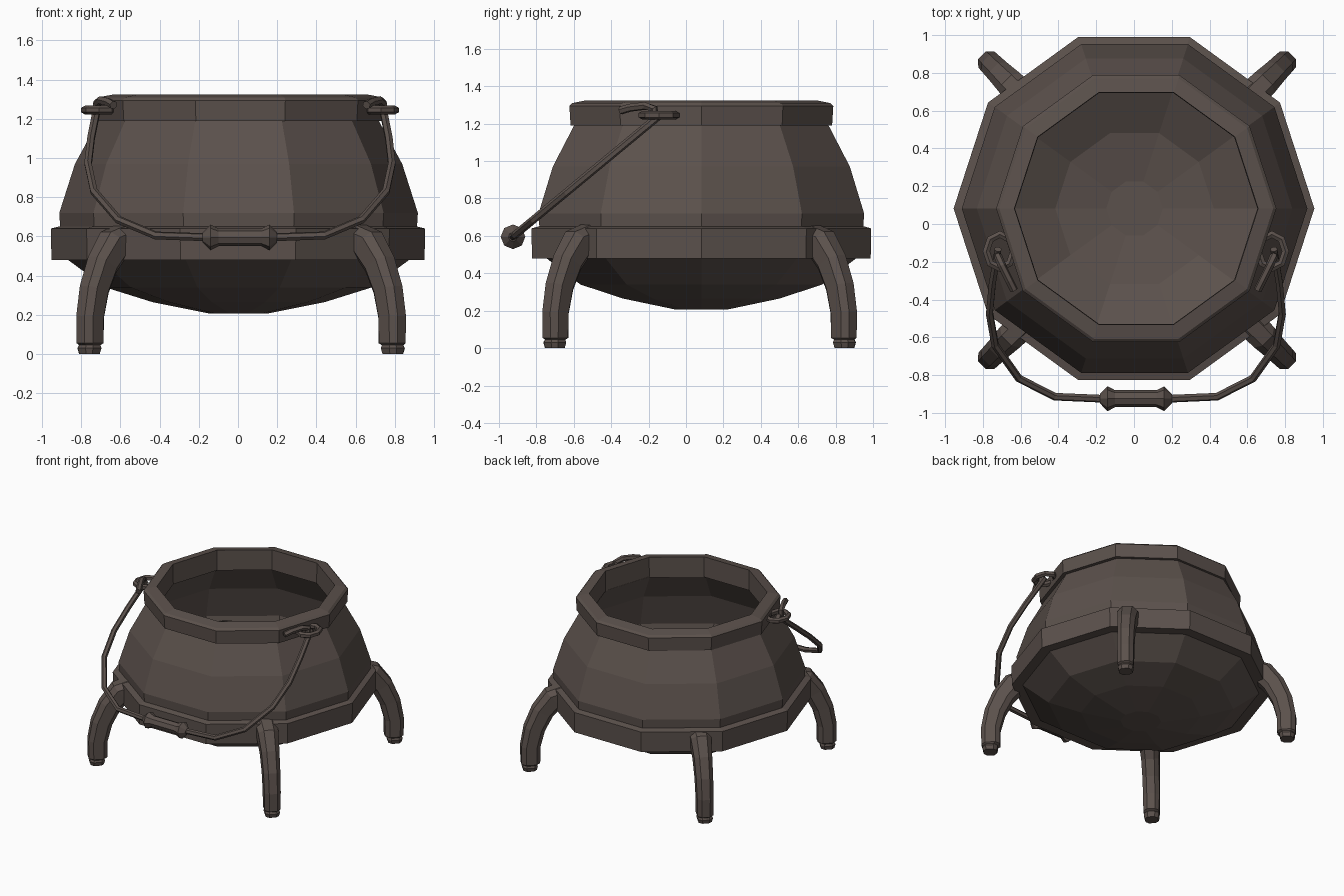
import bpy, bmesh, math
from mathutils import Vector

if "Cube" in bpy.data.objects:
    bpy.data.objects.remove(bpy.data.objects["Cube"])

CX, CY = 0.01, 0.082          # centre of rim and handle
iron = bpy.data.materials.new("dark_brown_iron")
iron.diffuse_color = (0.105, 0.082, 0.072, 1)
iron.use_nodes = True
iron.node_tree.nodes["Principled BSDF"].inputs["Base Color"].default_value = iron.diffuse_color


def finish(name, bm):
    bmesh.ops.recalc_face_normals(bm, faces=bm.faces)
    me = bpy.data.meshes.new(name)
    bm.to_mesh(me)
    bm.free()
    me.materials.append(iron)
    ob = bpy.data.objects.new(name, me)
    bpy.context.collection.objects.link(ob)
    return ob


def bridge(bm, rings, closed=False, caps=False):
    n = len(rings[0])
    pairs = list(zip(rings, rings[1:])) + ([(rings[-1], rings[0])] if closed else [])
    for a, b in pairs:
        for i in range(n):
            j = (i + 1) % n
            bm.faces.new((a[i], a[j], b[j], b[i]))
    if caps:
        bm.faces.new(rings[0])
        bm.faces.new(rings[-1])


def lathe(name, profile, closed=False, caps=False, n=10, cx=0.0):
    bm = bmesh.new()
    rings = [[bm.verts.new((cx + r * math.cos(2 * math.pi * i / n),
                            CY + r * math.sin(2 * math.pi * i / n), z))
              for i in range(n)] for r, z in profile]
    bridge(bm, rings, closed, caps)
    return finish(name, bm)


def tube(name, pts, radius, n=6, closed=False):
    """Sweep an n-sided section along a path."""
    bm = bmesh.new()
    pts = [Vector(p) for p in pts]
    rings, side = [], None
    m = len(pts)
    for k, p in enumerate(pts):
        if closed:
            t = pts[(k + 1) % m] - pts[k - 1]
        else:
            t = pts[min(k + 1, m - 1)] - pts[max(k - 1, 0)]
        t.normalize()
        ref = side if side else (Vector((0, 0, 1)) if abs(t.z) < 0.9 else Vector((0, 1, 0)))
        side = (ref - t * ref.dot(t)).normalized()
        up = t.cross(side)
        rings.append([bm.verts.new(p + radius * (side * math.cos(2 * math.pi * i / n)
                                                 + up * math.sin(2 * math.pi * i / n)))
                      for i in range(n)])
    bridge(bm, rings, closed, not closed)
    return finish(name, bm)


# Pot: outer shell up to the neck, then back down the inside
lathe("pot_body", [(0.15, 0.207), (0.44, 0.265), (0.68, 0.34), (0.87, 0.48), (0.91, 0.64),
                   (0.915, 0.72), (0.835, 0.97), (0.71, 1.20), (0.65, 1.17), (0.79, 0.95),
                   (0.86, 0.70), (0.83, 0.56), (0.65, 0.43), (0.42, 0.31), (0.15, 0.26)],
      caps=True, cx=0.003)
# Raised belt around the belly
lathe("belly_band", [(0.86, 0.48), (0.952, 0.48), (0.955, 0.64), (0.91, 0.652), (0.89, 0.65)], closed=True)
# Thick rim, its top sloping up to the inner lip
lathe("rim", [(0.69, 1.19), (0.735, 1.19), (0.742, 1.295), (0.725, 1.31),
              (0.645, 1.325), (0.642, 1.165)], closed=True, cx=0.012)

# Legs: bevelled sections (radial distance, height, tilt, half depth, half width)
LEG = [(1.095, 0.0, 0, .048, .048), (1.095, .03, 0, .056, .056), (1.093, .045, 0, .05, .05),
       (1.09, .055, 0, .068, .058), (1.09, .19, 4, .07, .06), (1.06, .33, 14, .075, .062),
       (1.0, .46, 28, .08, .066), (0.92, .56, 48, .085, .075), (0.80, .60, 75, .075, .08)]
OCT = [(1, .5), (.55, 1), (-.55, 1), (-1, .5), (-1, -.5), (-.55, -1), (.55, -1), (1, -.5)]
for label, ang in (("back_right", 45), ("back_left", 135), ("front_left", 225), ("front_right", 315)):
    a = math.radians(ang)
    out, side = Vector((math.cos(a), math.sin(a), 0)), Vector((-math.sin(a), math.cos(a), 0))
    bm = bmesh.new()
    rings = []
    for r, z, tilt, hd, hw in LEG:
        t = math.radians(tilt)
        depth = out * math.cos(t) + Vector((0, 0, math.sin(t)))
        c = Vector((0.016, 0.073, z)) + out * r
        rings.append([bm.verts.new(c + depth * hd * u + side * hw * v) for u, v in OCT])
    bridge(bm, rings, caps=True)
    finish(label + "_leg", bm)

# Bail handle hanging forward in a tilted plane: (x, z) half path
HALF = [(0.73, 1.25), (0.76, 1.10), (0.775, 0.97), (0.745, 0.83), (0.62, 0.685), (0.43, 0.605), (0.15, 0.595)]


def hang(x, z):
    return (x + CX, -0.17 - (1.22 - z) * 1.21, z)


tube("bail_handle", [hang(-x, z) for x, z in HALF] + [hang(x, z) for x, z in reversed(HALF)], 0.021)

# Rings on the rim, and hooked handle ends
for label, s in (("left", -1), ("right", 1)):
    tube(label + "_ring", [(CX + s * 0.72 + 0.072 * math.cos(k * math.pi / 4),
                            -0.145 + 0.09 * math.sin(k * math.pi / 4), 1.245) for k in range(8)],
         0.022, closed=True)
    tube(label + "_hook", [(CX + s * x, y, z) for x, y, z in
                           ((.73, -.17, 1.23), (.73, -.17, 1.28), (.71, -.22, 1.295),
                            (.67, -.30, 1.285), (.645, -.35, 1.27))], 0.022)

# Grip: spindle with a knob at each end
GRIP = [(-.19, .025), (-.15, .066), (-.11, .045), (.11, .045), (.15, .066), (.19, .025)]
bm = bmesh.new()
bridge(bm, [[bm.verts.new((CX + x, -0.925 + r * math.cos(i * math.pi / 4), 0.595 + r * math.sin(i * math.pi / 4)))
             for i in range(8)] for x, r in GRIP], caps=True)
finish("handle_grip", bm)
